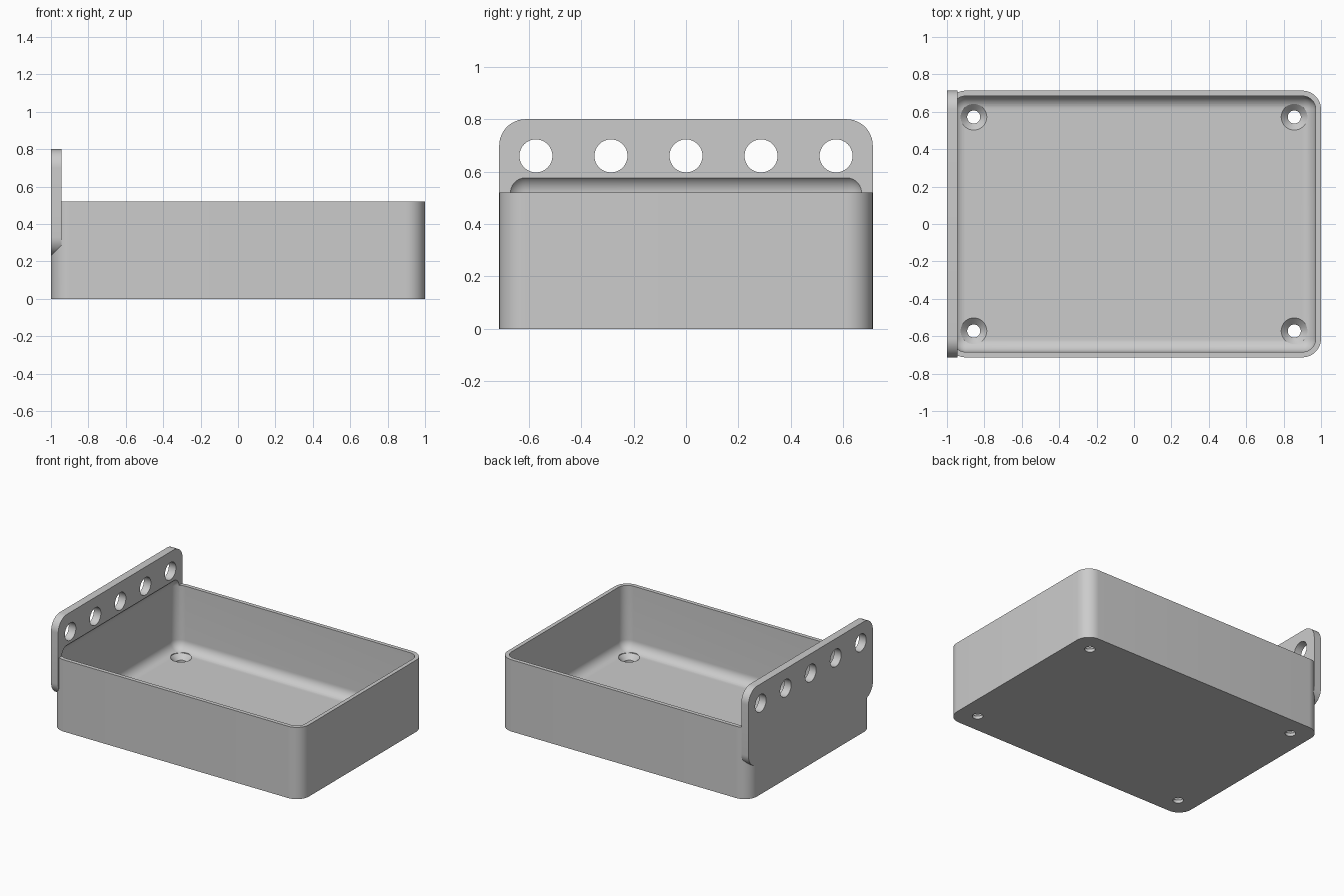
import bpy, bmesh, math
from mathutils import Vector, Matrix

cube = bpy.data.objects.get("Cube")
if cube:
    bpy.data.objects.remove(cube, do_unlink=True)

HALF_Y = 0.713      # half depth of tray
RIM = 0.52          # tray height
PLATE_X = -0.943    # inner face of hanging plate
FLOOR = 0.057       # floor thickness

grey = bpy.data.materials.new("plain grey")
grey.use_nodes = True
grey.diffuse_color = (0.6, 0.6, 0.6, 1)
grey.node_tree.nodes["Principled BSDF"].inputs["Base Color"].default_value = (0.6, 0.6, 0.6, 1)


def finish(name, bm):
    bmesh.ops.recalc_face_normals(bm, faces=bm.faces)
    mesh = bpy.data.meshes.new(name)
    bm.to_mesh(mesh)
    bm.free()
    mesh.materials.append(grey)
    obj = bpy.data.objects.new(name, mesh)
    bpy.context.collection.objects.link(obj)
    return obj


def rounded_box(name, low, high, radius, axis=None):
    """Box with rounded edges: those along one axis, or all of them."""
    low, high = Vector(low), Vector(high)
    size = high - low
    bm = bmesh.new()
    bmesh.ops.create_cube(bm, size=1, matrix=Matrix.Translation((low + high) / 2) @ Matrix.Diagonal((*size, 1)))
    edges = [e for e in bm.edges if axis is None
             or abs((e.verts[0].co - e.verts[1].co)[axis]) > 1e-4]
    bmesh.ops.bevel(bm, geom=edges, offset=radius, segments=12, profile=0.5,
                    affect='EDGES', clamp_overlap=False)
    return finish(name, bm)


def turned(name, profile, matrix):
    """Solid of revolution about local z from (radius, height) points."""
    bm = bmesh.new()
    verts = [bm.verts.new((r, 0, z)) for r, z in profile]
    edges = [bm.edges.new(pair) for pair in zip(verts, verts[1:])]
    bmesh.ops.spin(bm, geom=verts + edges, cent=(0, 0, 0), axis=(0, 0, 1),
                   angle=math.tau, steps=48, use_duplicate=False)
    bmesh.ops.remove_doubles(bm, verts=bm.verts, dist=1e-5)
    bmesh.ops.transform(bm, matrix=matrix, verts=bm.verts)
    return finish(name, bm)


def combine(target, tool, operation):
    tool.hide_render = True
    mod = target.modifiers.new(operation.lower(), 'BOOLEAN')
    mod.object, mod.operation, mod.solver = tool, operation, 'EXACT'
    bpy.context.view_layer.objects.active = target
    bpy.ops.object.modifier_apply(modifier=mod.name)
    bpy.data.objects.remove(tool, do_unlink=True)


# Tray block joined with the upright hanging plate
tray = rounded_box("hanging_tray", (-1, -HALF_Y, 0), (1, HALF_Y, RIM), 0.1, axis=2)
plate = rounded_box("hanging_plate", (-1, -HALF_Y, 0.23), (PLATE_X, HALF_Y, 0.8), 0.1, axis=0)
combine(tray, plate, 'UNION')

# Rounded hollow, which also scoops into the plate above the rim
hollow = rounded_box("hollow", (-0.971, -0.684, FLOOR), (0.971, 0.684, 0.59), 0.07)
combine(tray, hollow, 'DIFFERENCE')

# Row of holes through the plate
for i in range(-2, 3):
    place = Matrix.Translation((-0.97, i * 0.2865, 0.66)) @ Matrix.Rotation(math.pi / 2, 4, 'Y')
    peg = turned("plate_hole", [(0, -0.1), (0.063, -0.1), (0.063, 0.1), (0, 0.1)], place)
    combine(tray, peg, 'DIFFERENCE')

# Countersunk screw holes in the floor
screw = [(0, -0.05), (0.035, -0.05), (0.035, 0.022), (0.07, FLOOR), (0.07, 0.12), (0, 0.12)]
for sx in (-1, 1):
    for sy in (-1, 1):
        place = Matrix.Translation((sx * 0.857, sy * 0.572, 0))
        combine(tray, turned("screw_hole", screw, place), 'DIFFERENCE')

# Smooth curves, sharp corners
bpy.ops.object.select_all(action='DESELECT')
tray.select_set(True)
bpy.context.view_layer.objects.active = tray
bpy.ops.object.shade_smooth_by_angle(angle=math.radians(30))
